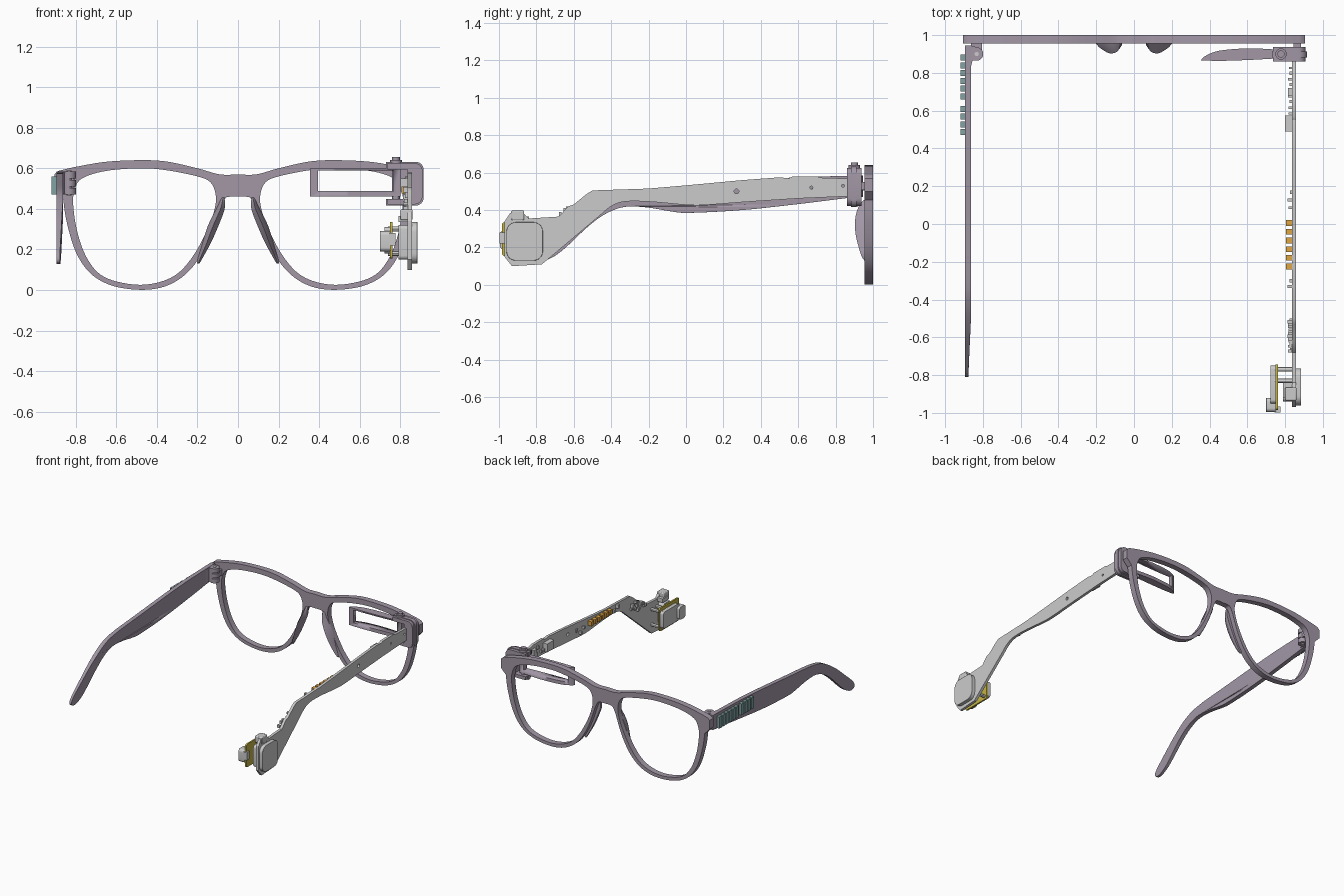
import bpy, bmesh, math, random
from mathutils import Vector

if "Cube" in bpy.data.objects:
    bpy.data.objects.remove(bpy.data.objects["Cube"])

random.seed(4)


def material(name, col):
    m = bpy.data.materials.new(name)
    m.diffuse_color = (*col, 1)
    m.use_nodes = True
    m.node_tree.nodes["Principled BSDF"].inputs["Base Color"].default_value = m.diffuse_color
    return m


MAUVE = material("mauve_plastic", (0.36, 0.31, 0.38))
ORANGE = material("orange_part", (0.75, 0.38, 0.06))
YELLOW = material("yellow_board", (0.55, 0.45, 0.06))
TEAL = material("teal_trim", (0.22, 0.36, 0.36))


def spl(pts, n=6, closed=False):
    """Smooth curve through 2D points."""
    p = [Vector(q) for q in pts]
    k = len(p)
    get = (lambda i: p[i % k]) if closed else (lambda i: p[max(0, min(k - 1, i))])
    out = []
    for i in range(k if closed else k - 1):
        a, b, c, d = get(i - 1), get(i), get(i + 1), get(i + 2)
        for j in range(n):
            t = j / n
            v = 0.5 * (2 * b + (c - a) * t + (2 * a - 5 * b + 4 * c - d) * t * t
                       + (3 * b - a - 3 * c + d) * t ** 3)
            out.append((v.x, v.y))
    return out if closed else out + [tuple(p[-1])]


def circle(cx, cy, r, n=20):
    return [(cx + r * math.cos(i * math.tau / n), cy + r * math.sin(i * math.tau / n)) for i in range(n)]


def rrect(u0, v0, u1, v1, r, n=6):
    out = []
    for q, (cx, cy) in enumerate([(u1 - r, v1 - r), (u0 + r, v1 - r), (u0 + r, v0 + r), (u1 - r, v0 + r)]):
        for i in range(n + 1):
            a = (q + i / n) * math.pi / 2
            out.append((cx + r * math.cos(a), cy + r * math.sin(a)))
    return out


def finish(name, mesh, mat=None, bevel=0, shape=None):
    bm = bmesh.new()
    bm.from_mesh(mesh)
    bmesh.ops.remove_doubles(bm, verts=bm.verts, dist=1e-5)
    if shape:
        for v in bm.verts:
            v.co = shape(v.co)
    bmesh.ops.recalc_face_normals(bm, faces=bm.faces)
    bm.to_mesh(mesh)
    bm.free()
    mesh.materials.clear()
    if mat:
        mesh.materials.append(mat)
    ob = bpy.data.objects.new(name, mesh)
    bpy.context.collection.objects.link(ob)
    if bevel:
        m = ob.modifiers.new("bevel", "BEVEL")
        m.width, m.segments, m.limit_method, m.angle_limit = bevel, 2, 'ANGLE', math.radians(50)
    bpy.ops.object.select_all(action='DESELECT')
    ob.select_set(True)
    bpy.context.view_layer.objects.active = ob
    bpy.ops.object.shade_smooth_by_angle(angle=math.radians(30))
    return ob


def prism(name, loops, axis, lo, hi, mat=None, bevel=0, shape=None):
    """Extrude 2D loops (outer first, then holes) along an axis from lo to hi."""
    cu = bpy.data.curves.new(name, 'CURVE')
    cu.dimensions, cu.fill_mode, cu.extrude = '2D', 'BOTH', (hi - lo) / 2
    for loop in loops:
        s = cu.splines.new('POLY')
        s.points.add(len(loop) - 1)
        for p, (u, v) in zip(s.points, loop):
            p.co = (u, v, 0, 1)
        s.use_cyclic_u = True
    tmp = bpy.data.objects.new(name + "_tmp", cu)
    bpy.context.collection.objects.link(tmp)
    dg = bpy.context.evaluated_depsgraph_get()
    mesh = bpy.data.meshes.new_from_object(tmp.evaluated_get(dg))
    bpy.data.objects.remove(tmp)
    mid = (lo + hi) / 2
    for v in mesh.vertices:
        u, w, d = v.co.x, v.co.y, v.co.z + mid
        v.co = {'x': (d, u, w), 'y': (u, d, w), 'z': (u, w, d)}[axis]
    return finish(name, mesh, mat, bevel, shape)


def box(name, lo, hi, mat=None, bevel=0):
    (a, b, c), (d, e, f) = lo, hi
    return prism(name, [[(a, b), (d, b), (d, e), (a, e)]], 'z', c, f, mat, bevel)


# Front frame with two lens openings
half = spl([(0, .57), (.09, .57), (.2, .60), (.35, .633), (.48, .64), (.65, .632), (.8, .607), (.885, .587)])
half += [(.905, .57), (.905, .50)]
half += spl([(.862, .455), (.845, .34), (.80, .19), (.73, .085), (.63, .025), (.5, .002), (.38, .012),
             (.28, .06), (.2, .145), (.135, .27), (.09, .40), (.065, .45), (.04, .46), (0, .46)])
outline = half + [(-x, z) for x, z in half[-2:0:-1]]
lens = spl([(.11, .47), (.135, .53), (.2, .56), (.35, .59), (.48, .60), (.65, .587), (.765, .552), (.803, .50),
            (.812, .42), (.79, .28), (.74, .15), (.66, .065), (.52, .028), (.4, .036), (.3, .08), (.22, .17),
            (.15, .30), (.115, .40)], closed=True)
prism("front_frame", [outline, lens, [(-x, z) for x, z in lens]], 'y', .955, 1, MAUVE)

# Nose pads: triangular ridges lofted down the inner rims
for side, label in ((-1, "left"), (1, "right")):
    bm = bmesh.new()
    rows = []
    edge = spl([(.066, .455), (.066, .40), (.095, .32), (.135, .23), (.19, .13)])
    for i, (e, z) in enumerate(edge):
        t = i / (len(edge) - 1)
        d = .052 * math.sin(math.pi * t) ** .8 if 0 < t < 1 else .001
        w = .012 + .04 * math.sin(math.pi * t)
        rows.append([bm.verts.new((side * x, y, z)) for x, y in
                     ((e, .965), (e, .955 - d * .25), (e + w * .5, .955 - d), (e + w, .955), (e + w, .965))])
    for r, s in zip(rows, rows[1:]):
        for k in range(5):
            bm.faces.new((r[k], r[(k + 1) % 5], s[(k + 1) % 5], s[k]))
    bm.faces.new(rows[0])
    bm.faces.new(rows[-1])
    me = bpy.data.meshes.new("nose_pad_" + label)
    bm.to_mesh(me)
    bm.free()
    finish("nose_pad_" + label, me, MAUVE)

# Left temple, thinning toward the tip
temple = [(.945, .47), (.945, .585)]
temple += spl([(.85, .583), (.5, .57), (0, .53), (-.28, .505), (-.42, .47), (-.56, .385), (-.7, .27), (-.79, .19),
               (-.81, .15), (-.79, .13), (-.74, .135), (-.66, .185), (-.52, .315), (-.42, .385), (-.32, .418),
               (-.2, .413), (-.08, .393), (.02, .385), (.3, .40), (.6, .432), (.85, .463)])


def thin(co):
    if co.x > -.88 and co.y < -.5:
        co.x -= .014 * min(1, (-.5 - co.y) / .3)
    return co


prism("left_temple", [temple], 'x', -.895, -.863, MAUVE, .004, thin)

# Left hinge: wedge, knuckles, pin and front lug
prism("hinge_wedge", [[(-.866, .945), (-.866, .82), (-.855, .865), (-.83, .868), (-.83, .935)]], 'z', .475, .58, MAUVE)
for i in range(3):
    z = .47 + i * .04
    prism("hinge_knuckle", [circle(-.833, .90, .035)], 'z', z, z + .033, MAUVE)
prism("hinge_pin", [circle(-.833, .90, .012, 12)], 'z', .465, .588)
box("hinge_lug", (-.862, .90, .505), (-.806, .957, .55), MAUVE)

# Plain raised ribs on the outer temple face
for start, count in ((.66, 6), (.47, 4)):
    for i in range(count):
        y = start + i * .041
        box("temple_rib", (-.919, y, .47), (-.893, y + .032, .56), TEAL)

# Right arm plate with drilled holes
arm = [(.90, .475), (.90, .567), (.72, .573), (.7, .58), (.57, .58), (.55, .57), (.5, .575), (.3, .56), (0, .532),
       (-.2, .515), (-.5, .505), (-.53, .487), (-.6, .43), (-.63, .42), (-.68, .365), (-.84, .355), (-.87, .385),
       (-.94, .385), (-.97, .34), (-.97, .15), (-.93, .10), (-.77, .11)]
arm += spl([(-.45, .38), (-.40, .42), (-.33, .445), (-.2, .445), (0, .428), (.1, .427), (.3, .442), (.6, .462)])
prism("right_arm", [arm] + [circle(y, z, r, 14) for y, z, r in ((.27, .50, .013), (.67, .52, .008), (.84, .53, .008))],
      'x', .836, .857)

# Layered C-shaped clip joining arm and frame
for y0, y1, g in ((.86, .882, .006), (.882, .912, 0), (.912, .937, .006)):
    a, b, c = .73 + g, .416 + g, .632 - g
    clip = [(p, q) for p, q in rrect(a, b, .915 - g, c, .04)]
    slot = [(.835, .595), (.835, .448)]
    tips = [(a, c), (a, .595)] + slot + [(a, .448), (a, b)]
    clip = clip[:7] + tips + clip[21:]
    prism("arm_clip", [clip], 'y', y0, y1, MAUVE)
box("clip_peg", (.845, .93, .51), (.885, .957, .55), MAUVE)
prism("clip_pivot", [circle(.778, .90, .019)], 'z', .42, .655, MAUVE)
prism("pivot_cap", [circle(.778, .90, .03)], 'z', .60, .642, MAUVE)

# Display surround: curved bar with a rectangular window
bar = spl([(.355, .866), (.375, .888), (.45, .917), (.6, .93), (.73, .925)])
bar += [(.80, .92), (.80, .88)] + spl([(.73, .875), (.6, .868), (.45, .863)])
display = prism("display_surround", [bar], 'z', .46, .60, MAUVE)
cutter = box("window_cutter", (.395, .8, .487), (.765, 1, .588))
cutter.hide_render = True
m = display.modifiers.new("window", 'BOOLEAN')
m.operation, m.object, m.solver = 'DIFFERENCE', cutter, 'EXACT'
bpy.context.view_layer.objects.active = display
bpy.ops.object.modifier_apply(modifier="window")
bpy.data.objects.remove(cutter)

# Ear-end battery pad and inner housing
prism("outer_pad", [rrect(-.96, .13, -.765, .335, .05)], 'x', .85, .884, None, .01)
prism("inner_housing", [rrect(-.94, .15, -.85, .32, .02)], 'x', .79, .84)
box("top_connector", (.80, -.935, .345), (.86, -.865, .397), None, .006)
box("top_socket", (.79, -.92, .335), (.84, -.84, .365))

# Secondary board with its parts and stand-off posts
prism("rear_board", [rrect(-.985, .155, -.745, .335, .015)], 'x', .75, .762, YELLOW)
prism("board_shield", [rrect(-.95, .18, -.75, .31, .02)], 'x', .722, .752)
prism("board_socket", [rrect(-.995, .19, -.92, .29, .02)], 'x', .70, .752, None, .004)
box("board_side_block", (.745, -.998, .22), (.775, -.965, .28))
for y, z in ((-.77, .30), (-.83, .30), (-.77, .18)):
    prism("standoff_post", [circle(y, z, .012, 12)], 'x', .74, .84)

# Orange light row on the inner arm face
for i in range(6):
    y = -.24 + i * .046
    box("light", (.805, y, .475), (.837, y + .03, .51), ORANGE)

# Small chips on the inner arm face
box("large_chip", (.80, .49, .485), (.837, .575, .55))
box("front_chip", (.815, .68, .49), (.837, .72, .55))
for lo, hi, count, zc in ((.58, .85, 9, .52), (-.68, -.5, 14, .40), (.08, .2, 3, .48), (-.34, -.28, 2, .48)):
    for i in range(count):
        y = lo + (hi - lo) * i / count
        z = zc + random.uniform(-.03, .03) + (.35 * (y + .59) if y < -.45 else 0)
        s = random.uniform(.008, .014)
        box("chip", (random.uniform(.812, .826), y, z - s), (.837, y + s * 1.3, z + s))
